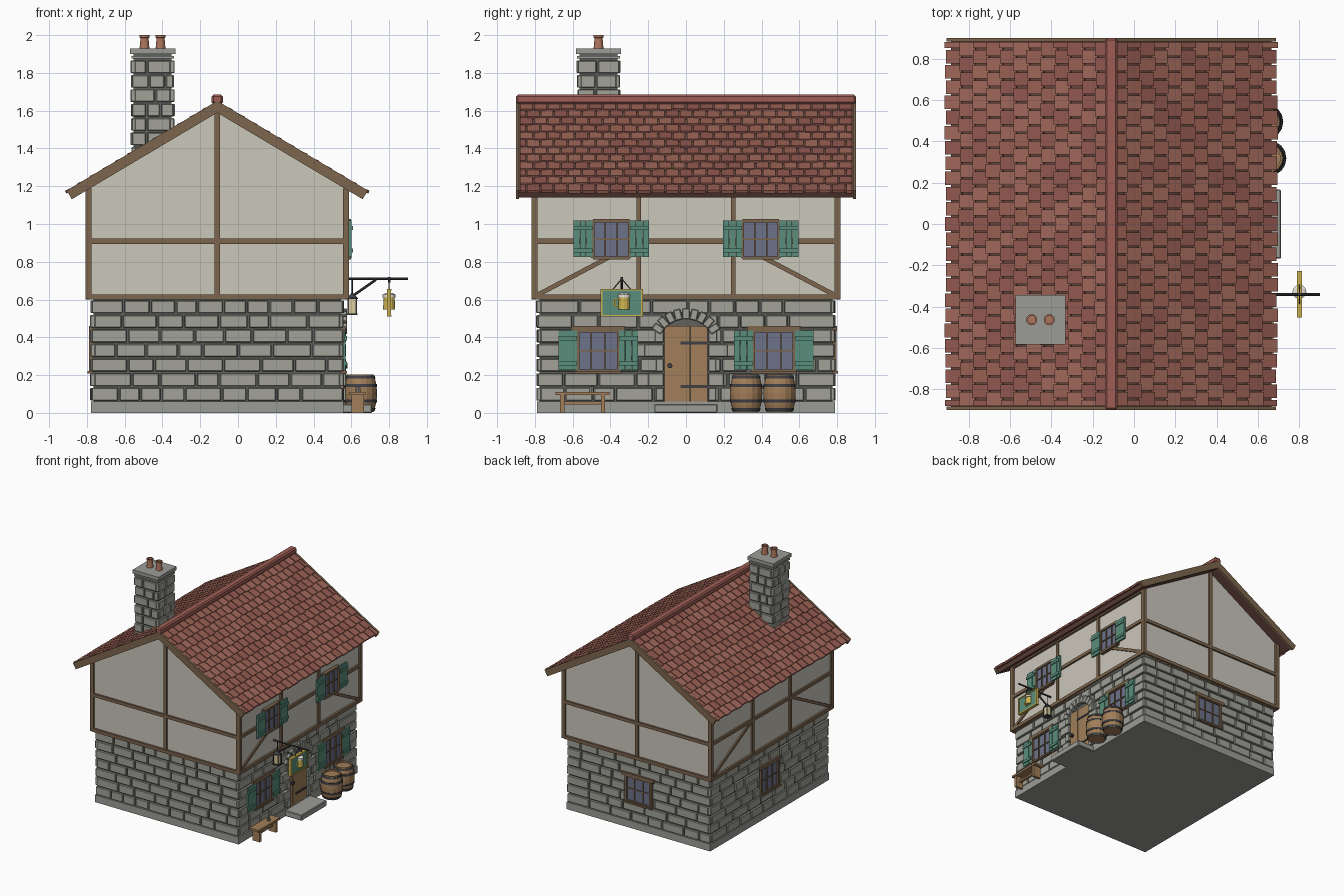
import bpy, bmesh, math, random
from mathutils import Matrix, Vector

if "Cube" in bpy.data.objects:
    bpy.data.objects.remove(bpy.data.objects["Cube"])

random.seed(4)
CX = -0.11
STONE, MORTAR, SLAB = (.36, .36, .32), (.12, .12, .11), (.33, .33, .31)
WOOD, PLASTER, GREEN = (.2, .13, .075), (.6, .57, .5), (.1, .27, .2)
OAK, IRON, GLASS, GOLD, CLAY = (.36, .21, .1), (.05, .05, .06), (.15, .17, .25), (.6, .45, .08), (.42, .18, .11)
T, R = Matrix.Translation, Matrix.Rotation
I = Matrix.Identity(4)


def finish(name, bm, col, bevel=0):
    bmesh.ops.recalc_face_normals(bm, faces=bm.faces)
    me = bpy.data.meshes.new(name)
    bm.to_mesh(me)
    bm.free()
    ob = bpy.data.objects.new(name, me)
    bpy.context.collection.objects.link(ob)
    key = "mat_%d_%d_%d" % tuple(int(c * 255) for c in col)
    mat = bpy.data.materials.get(key) or bpy.data.materials.new(key)
    mat.diffuse_color = (*col, 1)
    mat.use_nodes = True
    mat.node_tree.nodes["Principled BSDF"].inputs["Base Color"].default_value = mat.diffuse_color
    me.materials.append(mat)
    if bevel:
        m = ob.modifiers.new("bevel", 'BEVEL')
        m.width, m.segments = bevel, 1
    return ob


def boxes(name, items, col, bevel=0):
    """items: (matrix, x0, x1, y0, y1, z0, z1)"""
    bm = bmesh.new()
    for M, a, b, c, d, e, f in items:
        S = Matrix.Diagonal((b - a, d - c, f - e, 1))
        bmesh.ops.create_cube(bm, size=1, matrix=M @ T(((a + b) / 2, (c + d) / 2, (e + f) / 2)) @ S)
    return finish(name, bm, col, bevel)


def lathe(name, prof, loc, col, n=16):
    bm = bmesh.new()
    vs = [bm.verts.new((r, 0, z)) for r, z in prof]
    es = [bm.edges.new(p) for p in zip(vs, vs[1:])]
    bmesh.ops.spin(bm, geom=vs + es, cent=(0, 0, 0), axis=(0, 0, 1), angle=2 * math.pi, steps=n)
    bmesh.ops.remove_doubles(bm, verts=bm.verts, dist=1e-5)
    bmesh.ops.translate(bm, verts=bm.verts, vec=loc)
    return finish(name, bm, col)


def rods(name, segs, r, col):
    bm = bmesh.new()
    for p, q in segs:
        p, q = Vector(p), Vector(q)
        M = T((p + q) / 2) @ (q - p).to_track_quat('Z', 'Y').to_matrix().to_4x4()
        bmesh.ops.create_cone(bm, cap_ends=True, segments=8, radius1=r, radius2=r, depth=(q - p).length, matrix=M)
    return finish(name, bm, col)


# Wall frames: local x along the wall, y up, z outward; 0:+x 1:+y 2:-x 3:-y
BASE = Matrix(((0, 0, 1, 0), (1, 0, 0, 0), (0, 1, 0, 0), (0, 0, 0, 1)))


def face(i, cx=CX, cy=0):
    return T((cx, cy, 0)) @ R(i * math.pi / 2, 4, 'Z') @ BASE


def courses(name, cx, cy, hx, hy, z0, z1, rows, lo, hi, holes):
    items, step = [], (z1 - z0) / rows
    for i in range(4):
        d, h = (hx, hy) if i % 2 == 0 else (hy, hx)
        for k in range(rows):
            za, zb = z0 + k * step, z0 + (k + 1) * step
            end = h + (.014 if (k + i) % 2 else -.001)
            cuts = [(a, b) for a, b, c, e in holes.get(i, []) if zb > c + .02 and za < e - .02]
            u = -end
            while u < end - .01:
                v = u + random.uniform(lo, hi)
                if v > end - lo * .6:
                    v = end
                spans = [(u, v)]
                for a, b in cuts:
                    spans = [s for p, q in spans for s in ((p, min(q, a)), (max(p, b), q)) if s[1] - s[0] > .025]
                out = d + random.uniform(.01, .018)
                items += [(face(i, cx, cy), p + .005, q - .005, za + .005, zb - .005, d - .01, out) for p, q in spans]
                u = v
    return boxes(name, items, STONE, .004)


# Stone ground floor
boxes("ground_floor_core", [(I, CX - .655, CX + .655, -.775, .775, .01, .6)], MORTAR)
boxes("plinth", [(I, CX - .668, CX + .668, -.79, .79, 0, .06)], SLAB)
holes = {0: [(-.585, -.355, .21, .45), (.345, .575, .21, .45), (-.12, .12, 0, .47)],
         1: [(-.125, .125, .21, .45)], 2: [(-.125, .125, .21, .45)]}
courses("wall_stones", CX, 0, .655, .775, .06, .6, 7, .11, .21, holes)

# Timber-framed upper floor
boxes("upper_floor_plaster", [(I, CX - .68, CX + .68, -.8, .8, .6, 1.19)], PLASTER)
bm = bmesh.new()
tri = [bm.verts.new((CX + x, -.8, z)) for x, z in ((-.68, 1.19), (.68, 1.19), (0, 1.6))]
ext = bmesh.ops.extrude_face_region(bm, geom=[bm.faces.new(tri)])
bmesh.ops.translate(bm, verts=[g for g in ext["geom"] if isinstance(g, bmesh.types.BMVert)], vec=(0, 1.6, 0))
finish("gable_plaster", bm, PLASTER)
beams = []
for i in range(4):
    d, h = (.68, .8) if i % 2 == 0 else (.8, .68)
    F, a, b = face(i), d - .015, d + .017
    beams += [(F, -h, h, .6, .628, a, b), (F, -h, h, .895, .922, a, b - .002)]
    for s in (-1, 1):
        beams.append((F, min(s * (h - .012), s * (h + .016)), max(s * (h - .012), s * (h + .016)), .603, 1.188, a, b + .001))
    if i % 2:
        beams.append((F, -.014, .014, .61, 1.6, a, b - .004))
        continue
    beams.append((F, -h, h, 1.165, 1.188, a, b))
    for s in (-1, 1):
        beams.append((F, s * .25 - .013, s * .25 + .013, .61, 1.18, a, b - .004))
        L, ang = math.hypot(.53, .28), math.atan2(.28, -s * .53)
        beams.append((F @ T((s * .785, .625, 0)) @ R(ang, 4, 'Z'), 0, L, -.012, .012, a, b - .006))
boxes("timber_frame", beams, WOOD)

# Roof: local x runs down the slope, z is the slope normal
ang = math.atan2(.47, .79)
L, rows, cols = .79 / math.cos(ang), 12, 24
slopes = [T((CX, 0, 1.645)) @ R(a, 4, 'Z') @ R(ang, 4, 'Y') for a in (0, math.pi)]
boxes("roof_deck", [(M, 0, L - .01, -.885, .885, -.045, -.012) for M in slopes], (.13, .06, .045))
boxes("barge_boards", [(M, -.005, L + .005, min(s * .883, s * .9), max(s * .883, s * .9), -.048, .006)
                       for M in slopes for s in (-1, 1)], WOOD)
tiles, w, step = ([], [], []), 1.766 / cols, L / rows
for M in slopes:
    for k in range(rows):
        for j in range(cols + k % 2):
            y0 = -.883 + (j - .5 * (k % 2)) * w
            a, b = max(y0, -.883) + .004, min(y0 + w, .883) - .004
            ln = step / 2 + .008 + random.uniform(-.004, .006)
            Q = M @ T(((k + .5) * step, 0, 0)) @ R(-.1, 4, 'Y')
            random.choice(tiles).append((Q, -step / 2, ln, a, b, -.012, .004))
for n, (t, c) in enumerate(zip(tiles, ((.33, .12, .09), (.29, .1, .08), (.36, .14, .105)))):
    boxes("roof_tiles_%d" % (n + 1), t, c)
boxes("ridge_cap", [(I, CX - .03, CX + .03, -.9, .9, 1.635, 1.685)], (.34, .11, .09), .01)

# Chimney
QX, QY = -.452, -.463
boxes("chimney_core", [(I, QX - .1, QX + .1, QY - .1, QY + .1, 1.25, 1.9)], MORTAR)
courses("chimney_stones", QX, QY, .1, .1, 1.26, 1.87, 8, .06, .13, {})
boxes("chimney_cap", [(I, QX - .113, QX + .113, QY - .113, QY + .113, 1.876, 1.889),
                      (I, QX - .12, QX + .12, QY - .12, QY + .12, 1.9, 1.93)], SLAB)
for n, x in enumerate((-.495, -.41)):
    lathe("chimney_pot_%d" % (n + 1), [(0, 1.92), (.027, 1.92), (.021, 1.985), (.027, 1.987), (.027, 2), (.019, 2), (.019, 1.96), (0, 1.96)],
          (x, QY, 0), CLAY, 12)


# Windows
def window(name, i, u, z0, z1, hw, w, shutter):
    F = face(i)
    boxes(name + "_glass", [(F, u - hw, u + hw, z0, z1, w - .02, w + .006)], GLASS)
    bars = [(F, u + s * hw - .009, u + s * hw + .009, z0, z1, w - .02, w + .02) for s in (-1, 1)]
    bars += [(F, u - hw, u + hw, z - .009, z + .009, w - .02, w + .019) for z in (z0, z1)]
    bars += [(F, u + k - .004, u + k + .004, z0, z1, w, w + .014) for k in (-hw / 3, hw / 3)]
    bars += [(F, u - hw, u + hw, (z0 + z1) / 2 - .004, (z0 + z1) / 2 + .004, w, w + .013)]
    if i != 0 or z0 < .5:
        bars += [(F, u - hw - .035, u + hw + .035, z1, z1 + .026, w - .01, w + .022),
                 (F, u - hw - .015, u + hw + .015, z0 - .014, z0, w - .01, w + .028)]
    boxes(name + "_frame", bars, WOOD)
    if shutter:
        leaf = []
        for s in (-1, 1):
            c = u + s * (hw + .053)
            leaf += [(F, c + k - .016, c + k + .016, z0 + .004, z1, w + .008, w + .022) for k in (-.034, 0, .034)]
            leaf += [(F, c - .05, c + .05, z - .011, z + .011, w + .015, w + .03) for z in (z0 + .04, z1 - .04)]
        boxes(name + "_shutters", leaf, GREEN)


for n, s in (("left", -1), ("right", 1)):
    window("lower_%s_window" % n, 0, s * .465, .222, .435, .108, .658, True)
    window("upper_%s_window" % n, 0, s * .396, .82, 1.018, .097, .69, True)
window("back_window", 1, 0, .222, .435, .115, .778, False)
window("side_window", 2, 0, .222, .435, .115, .658, False)

# Door with stone arch, jambs and step
F = face(0)
boxes("door_planks", [(F, -.115 + k * .046, -.071 + k * .046 + .001, .05, .46, .64, .668) for k in range(5)], OAK)
boxes("door_straps", [(F, -.03, .112, z - .007, z + .007, .66, .674) for z in (.14, .37)], IRON)
rods("door_handle", [((.555, -.085, .25), (.58, -.085, .25))], .014, IRON)
arch = [(F @ T((0, .346, 0)) @ R(math.radians(a), 4, 'Z'), -.019, .019, .15, .207, .65, .688) for a in range(-56, 57, 14)]
arch += [(F, min(s * .118, s * q), max(s * .118, s * q), z, z + .068, .645, .682) for s in (-1, 1)
         for z, q in ((.065, .16), (.142, .2), (.219, .16), (.296, .22), (.373, .165))]
boxes("door_surround_stones", arch, STONE, .004)
boxes("door_step", [(I, .54, .71, -.168, .166, 0, .048)], SLAB, .005)

# Hanging sign and lantern
SY = -.34
rods("sign_bracket", [((.56, SY, .71), (.9, SY, .71)), ((.58, SY, .6), (.73, SY, .705)), ((.8, SY, .69), (.8, SY, .72))], .007, IRON)
rods("sign_hangers", [((.8, SY + s * .05, .65), (.8, SY, .71)) for s in (-1, 1)], .003, IRON)
boxes("sign_board", [(I, .793, .807, SY - .108, SY + .108, .517, .65)], GREEN)
boxes("sign_border", [(I, .788, .812, SY - .113, SY + .113, z - .005, z + .005) for z in (.514, .652)] +
      [(I, .789, .811, y - .005, y + .005, .514, .652) for y in (SY - .108, SY + .108)], GOLD)
lathe("sign_mug", [(0, .548), (.032, .548), (.029, .61), (0, .61)], (.8, SY + .012, 0), GOLD, 12)
lathe("sign_mug_foam", [(0, .608), (.034, .61), (.034, .626), (.02, .634), (0, .634)], (.8, SY + .012, 0), (.8, .78, .7), 12)
h = [(.8, -.35, .604), (.8, -.378, .6), (.8, -.378, .565), (.8, -.35, .56)]
rods("sign_mug_handle", list(zip(h, h[1:])), .009, GOLD)
LX = .605
lathe("lantern_roof", [(0, .645), (.008, .63), (.03, .608), (.03, .602), (0, .602)], (LX, SY, 0), IRON, 8)
boxes("lantern_cage", [(I, LX - .027, LX + .027, SY - .027, SY + .027, .517, .525)] +
      [(I, LX + a - .003, LX + a + .003, SY + b - .003, SY + b + .003, .52, .604) for a in (-.021, .021) for b in (-.021, .021)], IRON)
boxes("lantern_glass", [(I, LX - .018, LX + .018, SY - .018, SY + .018, .524, .603)], (.7, .6, .35))
rods("lantern_hook", [((LX, SY, .64), (LX, SY, .71))], .003, IRON)

# Barrels
for n, (x, y) in enumerate(((.65, .318), (.635, .495))):
    rad = lambda z: .086 - .018 * ((z - .104) / .1) ** 2
    zs = [.005, .04, .075, .104, .135, .17, .204]
    lathe("barrel_%d" % (n + 1), [(0, .005)] + [(rad(z), z) for z in zs] + [(.058, .204), (.058, .192), (0, .192)], (x, y, 0), OAK)
    for k, z in enumerate((.018, .062, .146, .19)):
        a, b = z - .008, z + .008
        lathe("barrel_%d_hoop_%d" % (n + 1, k + 1), [(rad(a) - .004, a), (rad(a) + .003, a), (rad(b) + .003, b), (rad(b) - .004, b)],
              (x, y, 0), IRON)

# Bench with a small mug
boxes("bench", [(I, .59, .675, -.69, -.405, .094, .111), (I, .62, .64, -.66, -.44, .045, .06)] +
      [(I, .6, .668, y - .011, y + .011, 0, .096) for y in (-.655, -.44)], OAK)
lathe("bench_mug", [(0, .111), (.013, .111), (.012, .14), (.009, .14), (.009, .122), (0, .122)], (.635, -.5, 0), SLAB, 10)
